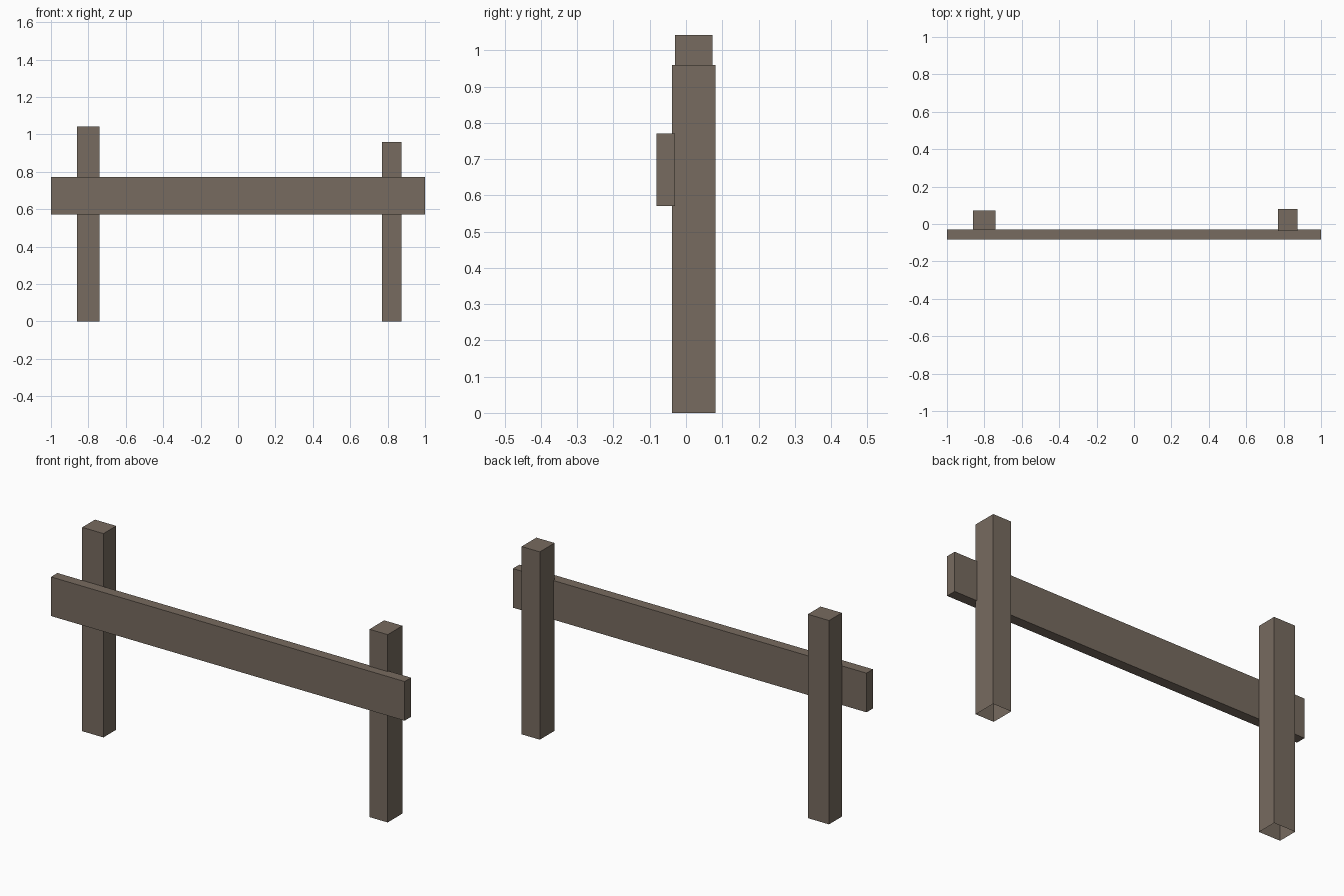
import bpy, bmesh
from mathutils import Matrix, Vector

if "Cube" in bpy.data.objects:
    bpy.data.objects.remove(bpy.data.objects["Cube"])

# One weathered-wood colour for everything
wood = bpy.data.materials.new("weathered wood")
wood.diffuse_color = (0.185, 0.147, 0.115, 1.0)
wood.use_nodes = True
wood.node_tree.nodes["Principled BSDF"].inputs["Base Color"].default_value = wood.diffuse_color


def box(name, lo, hi, open_bottom=False):
    """Flat-faced box between two corners, optionally without its bottom face."""
    lo, hi = Vector(lo), Vector(hi)
    bm = bmesh.new()
    bmesh.ops.create_cube(bm, size=1.0, matrix=Matrix.LocRotScale(None, None, hi - lo))
    if open_bottom:
        bottom = [f for f in bm.faces if f.normal.z < -0.9]
        bmesh.ops.delete(bm, geom=bottom, context='FACES_ONLY')
    mesh = bpy.data.meshes.new(name)
    bm.to_mesh(mesh)
    bm.free()
    mesh.materials.append(wood)
    obj = bpy.data.objects.new(name, mesh)
    obj.location = (lo + hi) / 2
    bpy.context.collection.objects.link(obj)
    return obj


# Posts, open underneath where they meet the ground
box("left_post", (-0.86, -0.03, 0.0), (-0.74, 0.073, 1.042), open_bottom=True)
box("right_post", (0.77, -0.038, 0.0), (0.873, 0.081, 0.96), open_bottom=True)

# Horizontal rail across the front of the posts
box("rail", (-1.0, -0.082, 0.571), (1.0, -0.03, 0.771))
